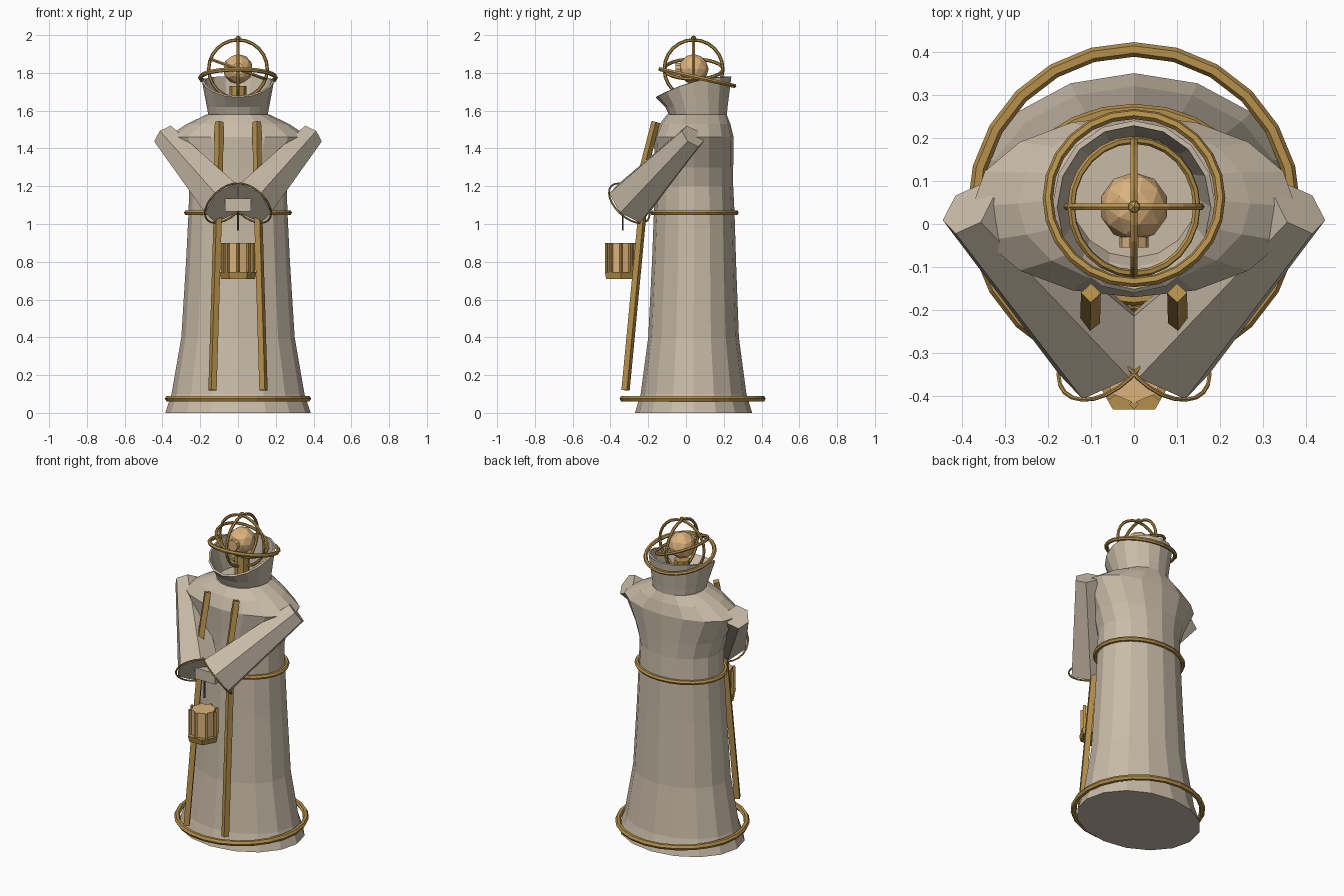
import bpy, bmesh
from math import sin, cos, pi, radians
from mathutils import Vector, Matrix

cube = bpy.data.objects.get("Cube")
if cube:
    bpy.data.objects.remove(cube, do_unlink=True)


def material(name, rgb):
    m = bpy.data.materials.new(name)
    m.use_nodes = True
    m.diffuse_color = (*rgb, 1)
    m.node_tree.nodes["Principled BSDF"].inputs["Base Color"].default_value = (*rgb, 1)
    return m


CLOTH = material("beige cloth", (0.58, 0.5, 0.39))
BRASS = material("brass", (0.47, 0.28, 0.07))
GLOW = material("warm tan", (0.72, 0.45, 0.21))
IRON = material("dark iron", (0.12, 0.1, 0.08))


def finish(bm, name, mat):
    bmesh.ops.recalc_face_normals(bm, faces=bm.faces)
    me = bpy.data.meshes.new(name)
    bm.to_mesh(me)
    bm.free()
    me.materials.append(mat)
    ob = bpy.data.objects.new(name, me)
    bpy.context.collection.objects.link(ob)
    return ob


def loft(name, rings, mat, cap_start=True, cap_end=True):
    """Skin a list of closed point rings."""
    bm = bmesh.new()
    loops = [[bm.verts.new(p) for p in ring] for ring in rings]
    n = len(loops[0])
    for a, b in zip(loops, loops[1:]):
        for i in range(n):
            j = (i + 1) % n
            bm.faces.new((a[i], a[j], b[j], b[i]))
    if cap_start:
        bm.faces.new(loops[0])
    if cap_end:
        bm.faces.new(loops[-1])
    return finish(bm, name, mat)


def ellipse(z, rx, front, back, n=16):
    mid, ry = (front + back) / 2, (back - front) / 2
    return [(rx * cos(2 * pi * i / n), mid + ry * sin(2 * pi * i / n), z) for i in range(n)]


def tube(name, p, q, r0, r1, sides, mat, turn=0.0):
    """Straight tapered prism from p to q."""
    p, q = Vector(p), Vector(q)
    rot = (q - p).to_track_quat('Z', 'Y')
    rings = [[c + rot @ Vector((r * cos(turn + 2 * pi * i / sides), r * sin(turn + 2 * pi * i / sides), 0))
              for i in range(sides)] for c, r in ((p, r0), (q, r1))]
    return loft(name, rings, mat)


def hoop(name, centre, rx, ry, thick, rot, mat, seg=24):
    """Elliptical ring, lying flat before rot is applied."""
    rings = []
    for i in range(seg + 1):
        a = 2 * pi * i / seg
        rings.append([Vector(centre) + rot @ Vector(((rx + thick * cos(b)) * cos(a),
                      (ry + thick * cos(b)) * sin(a), thick * sin(b)))
                      for b in [2 * pi * k / 6 for k in range(6)]])
    ob = loft(name, rings, mat, False, False)
    bm = bmesh.new()
    bm.from_mesh(ob.data)
    bmesh.ops.remove_doubles(bm, verts=bm.verts, dist=1e-5)
    bm.to_mesh(ob.data)
    bm.free()
    return ob


def ball(name, centre, r, sub, mat):
    bm = bmesh.new()
    bmesh.ops.create_icosphere(bm, subdivisions=sub, radius=r, matrix=Matrix.Translation(centre))
    return finish(bm, name, mat)


FLAT = Matrix.Identity(3)


def turned(deg, axis):
    return Matrix.Rotation(radians(deg), 3, axis)


# Robe: height, half width, front, back
robe = [(0, .385, -.27, .35), (.1, .352, -.24, .32), (.4, .3, -.2, .28), (.8, .275, -.18, .265),
        (1.06, .262, -.17, .257), (1.2, .258, -.165, .25), (1.3, .29, -.165, .25),
        (1.46, .375, -.17, .252), (1.53, .27, -.14, .235), (1.58, .165, -.1, .215)]
loft("robe", [ellipse(*s) for s in robe], CLOTH)

# Collar, open at the top with a rim dipping at the front
collar_rings = [ellipse(1.565, .155, -.085, .215), ellipse(1.62, .165, -.11, .22)]
rim = [(x, y, 1.78 - .11 * ((.24 - y) / .4) ** 2) for x, y, z in ellipse(0, .19, -.16, .24)]
collar = loft("collar", collar_rings + [rim], CLOTH, False, False)
shell = collar.modifiers.new("thickness", 'SOLIDIFY')
shell.thickness = .012

# Bands around the robe and collar
hoop("hem_band", (0, .035, .075), .37, .37, .017, FLAT, BRASS)
hoop("waist_band", (0, .045, 1.06), .272, .22, .014, FLAT, BRASS)
hoop("collar_hoop", (0, .06, 1.775), .2, .2, .012, turned(-12.7, 'X'), BRASS)

# Head: globe in a cage of rings
HEAD = Vector((0, .04, 1.82))
ball("head_globe", HEAD, .08, 2, GLOW)
tube("face_disc", HEAD + Vector((0, -.095, 0)), HEAD + Vector((0, -.07, 0)), .034, .034, 10, GLOW)
tube("neck", (0, .04, 1.57), (0, .04, 1.73), .045, .045, 8, BRASS)
for label, rot in (("front", turned(90, 'X')), ("side", turned(90, 'Y')), ("tilted", turned(20, 'Y'))):
    hoop("cage_ring_" + label, HEAD, .155, .155, .009, rot, BRASS)
ball("cage_knob", HEAD + Vector((0, 0, .163)), .016, 1, BRASS)

# Paired parts
for side, s in (("left", 1), ("right", -1)):
    shoulder = Vector((s * .385, .035, 1.465))
    wrist = Vector((s * .065, -.3, 1.11))
    tube("sleeve_" + side, shoulder, wrist, .07, .13, 6, CLOTH, pi / 6)
    aim = (wrist - shoulder).to_track_quat('Z', 'Y').to_matrix()
    hoop("cuff_ring_" + side, wrist, .132, .132, .005, aim, BRASS)
    tube("upper_stole_" + side, (s * .1, -.16, 1.54), (s * .102, -.235, 1.25), .023, .023, 4, BRASS)
    tube("lower_stole_" + side, (s * .105, -.225, 1.12), (s * .135, -.32, .12), .023, .023, 4, BRASS)

# Joined hands
bm = bmesh.new()
bmesh.ops.create_cube(bm, size=1, matrix=Matrix.Translation((0, -.28, 1.1)) @ Matrix.Diagonal((.14, .1, .07, 1)))
finish(bm, "hands", CLOTH)

# Hanging lantern
LX, LY = 0, -.345
tube("lantern_pin", (LX, -.335, .965), (LX, -.335, 1.07), .005, .005, 6, IRON)
tube("lantern_base", (LX, LY, .71), (LX, LY, .745), .09, .098, 6, BRASS)
tube("lantern_core", (LX, LY, .745), (LX, LY, .9), .07, .07, 8, GLOW)
for i in range(8):
    a = 2 * pi * i / 8
    x, y = LX + .08 * cos(a), LY + .074 * sin(a)
    tube("lantern_bar_%d" % (i + 1), (x, y, .74), (x, y, .9), .011, .011, 4, BRASS)
